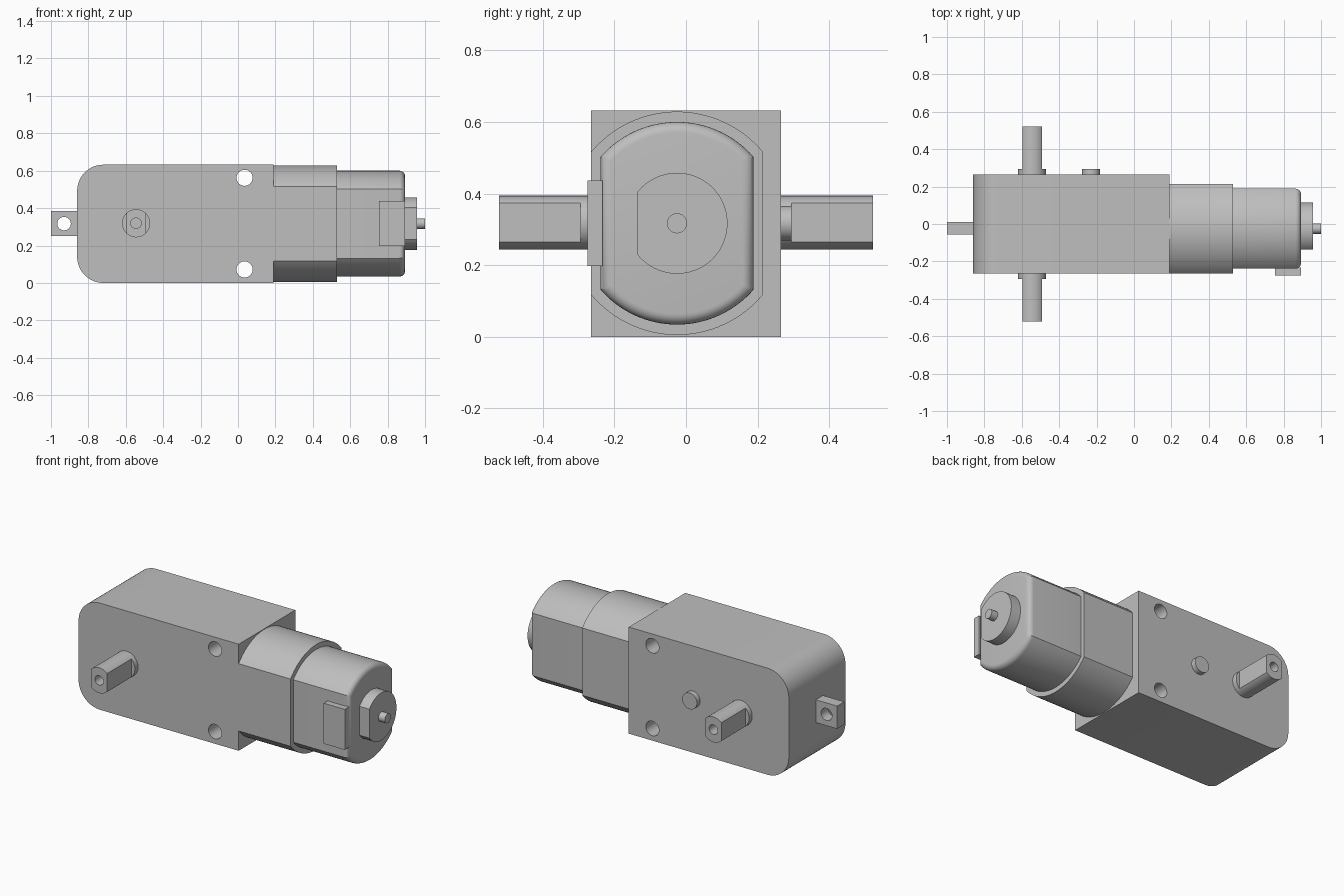
import bpy, bmesh
from math import acos, pi, sin, cos
from mathutils import Vector

if "Cube" in bpy.data.objects:
    bpy.data.objects.remove(bpy.data.objects["Cube"], do_unlink=True)

grey = bpy.data.materials.new("light grey")
grey.use_nodes = True
grey.diffuse_color = (0.52, 0.52, 0.52, 1)
grey.node_tree.nodes["Principled BSDF"].inputs["Base Color"].default_value = grey.diffuse_color

MID = 0.317        # height of the centre line
MOTOR_Y = -0.025   # motor axis


def disc(cu, cv, r, low=None, high=None, steps=32):
    """Circle outline, optionally cut flat on its low and high sides."""
    a = acos((high or r) / r)
    b = pi - acos((low or r) / r)
    top = [a + (b - a) * i / steps for i in range(steps + 1)]
    angles = top + [-t for t in reversed(top)]
    return [(cu + r * cos(t), cv + r * sin(t)) for t in angles]


def rect(u0, u1, v0, v1):
    return [(u0, v0), (u1, v0), (u1, v1), (u0, v1)]


def prism(name, outline, axis, start, end, round_end=0):
    """Extrude an outline along x (outline in y,z) or y (outline in x,z)."""
    def place(u, v, d):
        return (d, u, v) if axis == "x" else (u, d, v)
    bm = bmesh.new()
    face = bm.faces.new([bm.verts.new(place(u, v, start)) for u, v in outline])
    out = bmesh.ops.extrude_face_region(bm, geom=[face])["geom"]
    moved = [g for g in out if isinstance(g, bmesh.types.BMVert)]
    bmesh.ops.translate(bm, verts=moved, vec=Vector(place(0, 0, end - start)))
    bmesh.ops.remove_doubles(bm, verts=bm.verts[:], dist=1e-5)
    bmesh.ops.recalc_face_normals(bm, faces=bm.faces[:])
    if round_end:
        k = 0 if axis == "x" else 1
        rim = [e for e in bm.edges if all(abs(v.co[k] - end) < 1e-5 for v in e.verts)]
        bmesh.ops.bevel(bm, geom=rim, offset=round_end, segments=6, profile=0.5,
                        affect="EDGES", clamp_overlap=True)
    mesh = bpy.data.meshes.new(name)
    bm.to_mesh(mesh)
    bm.free()
    mesh.materials.append(grey)
    obj = bpy.data.objects.new(name, mesh)
    bpy.context.collection.objects.link(obj)
    return obj


def drill(obj, cutters):
    """Subtract the cutters, then discard them."""
    for c in cutters:
        m = obj.modifiers.new("hole", "BOOLEAN")
        m.operation, m.solver, m.object = "DIFFERENCE", "EXACT", c
    bpy.context.view_layer.update()
    deps = bpy.context.evaluated_depsgraph_get()
    mesh = bpy.data.meshes.new_from_object(obj.evaluated_get(deps))
    obj.modifiers.clear()
    obj.data = mesh
    for c in cutters:
        bpy.data.objects.remove(c, do_unlink=True)


parts = []

# Gearbox with two rounded rear corners and two mounting holes
R, BACK, FRONT, TOP = 0.14, -0.86, 0.19, 0.632
outline = [(FRONT, 0), (FRONT, TOP)]
for cz, first in ((TOP - R, pi / 2), (R, pi)):
    outline += [(BACK + R + R * cos(first + pi / 2 * i / 16),
                 cz + R * sin(first + pi / 2 * i / 16)) for i in range(17)]
gearbox = prism("gearbox", outline, "y", -0.265, 0.265)
drill(gearbox, [prism("mount_cutter", disc(0.035, MID + s * 0.245, 0.043), "y", -0.4, 0.4)
                for s in (-1, 1)])
parts.append(gearbox)

# Rear mounting tab
tab = prism("mounting_tab", rect(-1, BACK, 0.25, 0.385), "y", -0.055, 0.012)
drill(tab, [prism("tab_cutter", disc(-0.93, MID, 0.036), "y", -0.2, 0.2)])
parts.append(tab)

# Output shafts on both sides
for side, s in (("right", -1), ("left", 1)):
    parts.append(prism(side + "_shaft_collar", disc(-0.545, 0.319, 0.075), "y",
                       s * 0.26, s * 0.295))
    shaft = prism(side + "_output_shaft", disc(-0.545, 0.319, 0.075, 0.052, 0.052), "y",
                  s * 0.29, s * 0.522)
    drill(shaft, [prism("bore_cutter", disc(-0.545, 0.319, 0.028), "y", s * 0.4, s * 0.6)])
    parts.append(shaft)

# Locating pin on the left face
parts.append(prism("locating_pin", disc(-0.23, MID, 0.048), "y", 0.26, 0.295))

# Motor sleeve, can, end boss and axle
parts.append(prism("motor_sleeve", disc(MOTOR_Y, MID, 0.312, 0.24, 0.24), "x", FRONT, 0.53))
parts.append(prism("motor_can", disc(MOTOR_Y, MID, 0.283, 0.214, 0.214), "x", 0.53, 0.893, 0.03))
parts.append(prism("end_boss", disc(MOTOR_Y, MID, 0.141, 0.112), "x", 0.89, 0.958))
parts.append(prism("motor_axle", disc(MOTOR_Y, MID, 0.028), "x", 0.955, 1.0))

# Terminal block on the front flat of the can
parts.append(prism("terminal_block", rect(0.755, 0.893, 0.197, 0.437), "y", -0.275, -0.233))

# Smooth the curved faces, keep edges sharp
bpy.ops.object.select_all(action="DESELECT")
for p in parts:
    p.select_set(True)
bpy.context.view_layer.objects.active = gearbox
bpy.ops.object.shade_smooth_by_angle(angle=pi / 6)
